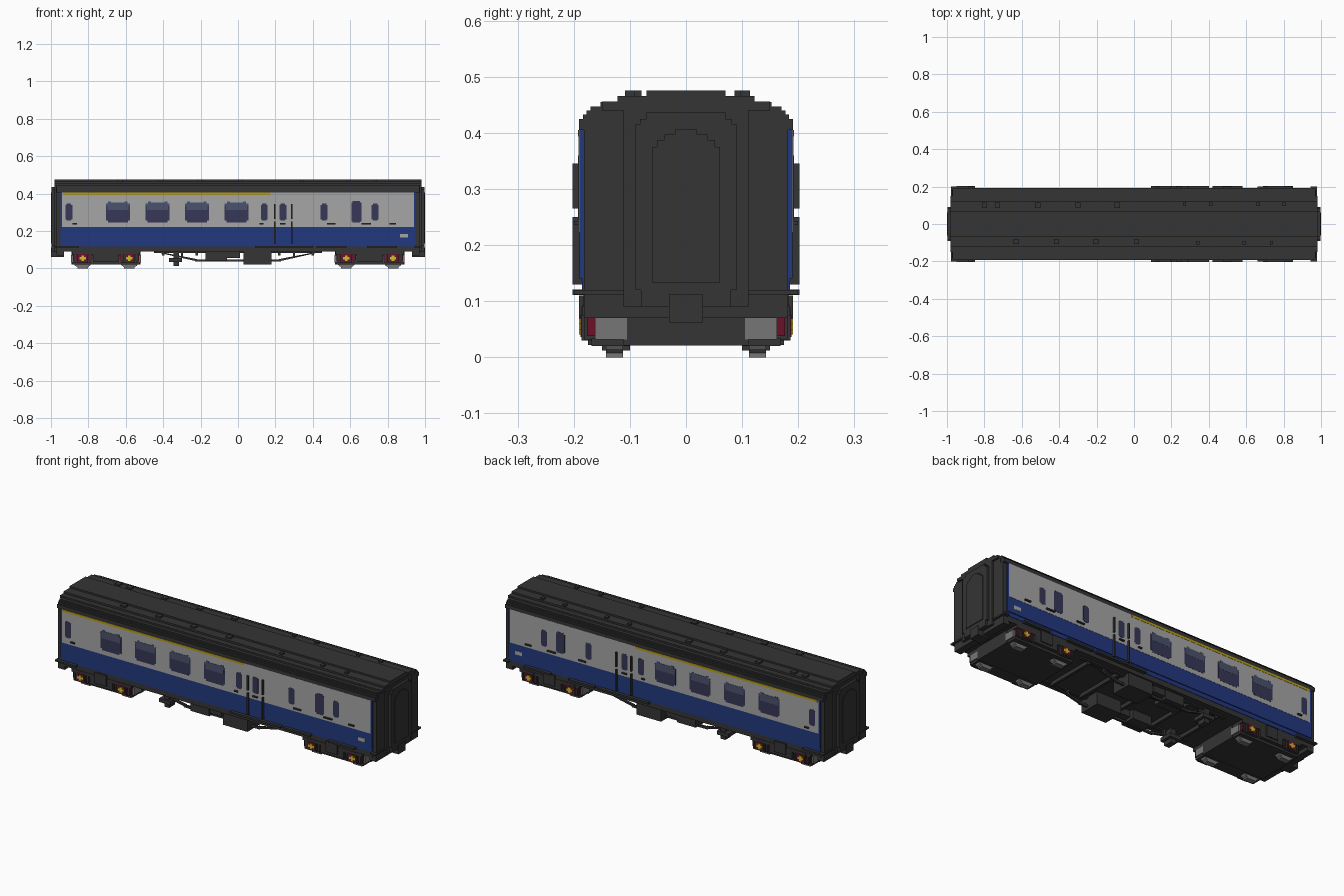
import bpy, bmesh, math
from mathutils import Vector

cube = bpy.data.objects.get("Cube")
if cube:
    bpy.data.objects.remove(cube, do_unlink=True)


def material(name, rgb):
    m = bpy.data.materials.new(name)
    m.use_nodes = True
    m.diffuse_color = (*rgb, 1)
    m.node_tree.nodes["Principled BSDF"].inputs["Base Color"].default_value = (*rgb, 1)
    return m


DARK = material("charcoal", (0.035, 0.035, 0.035))
WHITE = material("pale grey", (0.38, 0.38, 0.38))
BLUE = material("rail blue", (0.016, 0.040, 0.21))
GLASS = material("window glass", (0.038, 0.038, 0.095))
SLATE = material("upper glass", (0.07, 0.085, 0.15))
GOLD = material("gold stripe", (0.48, 0.33, 0.008))
YELLOW = material("axlebox yellow", (0.65, 0.52, 0.02))
RED = material("axlebox red", (0.14, 0.006, 0.022))
STEEL = material("wheel steel", (0.18, 0.18, 0.18))


class Part:
    """Collects boxes and prisms into one named mesh; sides=True mirrors them over y."""

    def __init__(self, name, mat, sides=False):
        self.name, self.mat, self.sides, self.bm = name, mat, sides, bmesh.new()

    def box(self, x0, x1, y0, y1, z0, z1):
        return self.prism([(x0, z0), (x1, z0), (x1, z1), (x0, z1)], y0, y1)

    def prism(self, pts, a, b, axis="y"):
        for s in ((1, -1) if self.sides else (1,)):
            rings = []
            for d in (a, b):
                if axis == "y":
                    rings.append([self.bm.verts.new((u, s * d, v)) for u, v in pts])
                else:
                    rings.append([self.bm.verts.new((d, s * u, v)) for u, v in pts])
            self.bm.faces.new(rings[0])
            self.bm.faces.new(rings[1][::-1])
            n = len(pts)
            for i in range(n):
                j = (i + 1) % n
                self.bm.faces.new((rings[0][i], rings[1][i], rings[1][j], rings[0][j]))
        return self

    def done(self):
        bmesh.ops.recalc_face_normals(self.bm, faces=self.bm.faces)
        me = bpy.data.meshes.new(self.name)
        self.bm.to_mesh(me)
        self.bm.free()
        me.materials.append(self.mat)
        bpy.context.collection.objects.link(bpy.data.objects.new(self.name, me))


def mirrored(half):
    return half + [(-y, z) for y, z in reversed(half)]


def pane(cx, z0, z1, w, c):
    """Window outline with stepped corners."""
    q = [(w - c, z0), (w - c, z0 + c), (w, z0 + c), (w, z1 - c), (w - c, z1 - c), (w - c, z1)]
    return [(cx + x, z) for x, z in q] + [(cx - x, z) for x, z in reversed(q)]


# Coach core with recessed sides, and the stepped roof
core = Part("body_core", DARK)
core.prism(mirrored([(0.18, 0.09), (0.18, 0.42)]), -0.965, 0.965, "x")
core.done()
roof = Part("roof", DARK)
roof.prism(mirrored([(0.191, 0.405), (0.191, 0.425), (0.184, 0.425), (0.184, 0.433),
                     (0.177, 0.433), (0.177, 0.44), (0.17, 0.44), (0.17, 0.447),
                     (0.152, 0.447), (0.152, 0.455)]), -0.97, 0.97, "x")
roof.prism(mirrored([(0.15, 0.44), (0.15, 0.456), (0.122, 0.456), (0.122, 0.466),
                     (0.07, 0.466), (0.07, 0.475)]), -0.98, 0.98, "x")
roof.done()

# Roof vents, staggered on the two slopes
vents = Part("roof_vents", DARK)
for x, y, r in ([(x, 0.1, 0.014) for x in (-0.8, -0.73, -0.515, -0.3, -0.09)]
                + [(x, 0.105, 0.009) for x in (0.27, 0.41, 0.665, 0.8)]
                + [(x, -0.093, 0.014) for x in (-0.63, -0.415, -0.205, 0.013)]
                + [(x, -0.1, 0.009) for x in (0.34, 0.59, 0.735)]):
    vents.box(x - r, x + r, y - r, y + r, 0.455, 0.475)
vents.done()

# Side panels: blue base, pale upper band and gold stripe
blue = Part("blue_side_panels", BLUE, True)
blue.box(-0.95, 0.95, 0.175, 0.19, 0.14, 0.406)
blue.box(-0.95, 0.95, 0.175, 0.185, 0.118, 0.14)
blue.done()
Part("pale_side_band", WHITE, True).box(-0.941, 0.941, 0.185, 0.1912, 0.222, 0.405).done()
Part("gold_stripe", GOLD, True).box(-0.935, 0.175, 0.188, 0.1925, 0.393, 0.405).done()
Part("data_panel", WHITE, True).box(0.867, 0.91, 0.185, 0.191, 0.165, 0.185).done()

# Saloon windows with a lighter toplight, then narrow door and lavatory windows
glass = Part("windows", GLASS, True)
top = Part("window_toplights", SLATE, True)
for cx in (-0.642, -0.43, -0.22, -0.008):
    glass.prism(pane(cx, 0.246, 0.345, 0.064, 0.01), 0.188, 0.1922)
    half = [(0.056, 0.312), (0.056, 0.335), (0.064, 0.335), (0.064, 0.346),
            (0.052, 0.346), (0.052, 0.357), (0.036, 0.357), (0.036, 0.352)]
    top.prism([(cx + x, z) for x, z in half] + [(cx - x, z) for x, z in reversed(half)],
              0.188, 0.1928)
for cx in (-0.904, 0.14, 0.24, 0.46, 0.733):
    glass.prism(pane(cx, 0.256, 0.346, 0.018, 0.006), 0.188, 0.1922)
glass.prism(pane(0.633, 0.245, 0.36, 0.027, 0.007), 0.188, 0.1922)
glass.done()
top.done()

# Door grab rails, handles and step boards
rails = Part("door_rails", DARK, True)
for x in (0.197, 0.288):
    rails.box(x - 0.004, x + 0.004, 0.185, 0.202, 0.265, 0.345)
    rails.box(x - 0.004, x + 0.004, 0.185, 0.202, 0.13, 0.25)
rails.done()
handles = Part("door_handles", DARK, True)
for x0, x1 in ((-0.885, -0.86), (0.225, 0.255), (0.475, 0.52), (0.66, 0.71), (0.81, 0.845),
               (0.115, 0.135)):
    handles.box(x0, x1, 0.185, 0.2, 0.236, 0.243)
handles.done()
steps = Part("step_boards", DARK, True)
for x0, x1 in ((-0.95, -0.85), (0.09, 0.4), (0.42, 0.58), (0.69, 0.85)):
    steps.box(x0, x1, 0.15, 0.202, 0.111, 0.121)
steps.done()

# Coach ends: corner frames, gangway with stepped arch, door and coupler
frames, doors = Part("gangways", DARK), Part("gangway_doors", DARK)
couplers = Part("couplers_and_beams", DARK)
for s in (-1, 1):
    def end(part, half, a, b):
        part.prism(mirrored(half), s * a, s * b, "x")
    end(frames, [(0.182, 0.11), (0.182, 0.41), (0.165, 0.41), (0.165, 0.435)], 0.94, 0.972)
    end(frames, [(0.111, 0.09), (0.111, 0.452)], 0.95, 0.982)
    end(frames, [(0.08, 0.09), (0.08, 0.12), (0.09, 0.12), (0.09, 0.415),
                 (0.082, 0.415), (0.082, 0.425), (0.07, 0.425), (0.07, 0.436)], 0.96, 0.996)
    end(doors, [(0.061, 0.133), (0.061, 0.375), (0.052, 0.375), (0.052, 0.387),
                (0.038, 0.387), (0.038, 0.397), (0.02, 0.397), (0.02, 0.406)], 0.96, 1.0)
    end(couplers, [(0.03, 0.062), (0.03, 0.112)], 0.93, 1.0)
    end(couplers, [(0.182, 0.07), (0.182, 0.111)], 0.93, 0.97)
    end(couplers, [(0.2, 0.112), (0.2, 0.12)], 0.945, 0.978)
frames.done()
doors.done()
couplers.done()

# Sole bars and underframe equipment
under = Part("underframe", DARK, True)
under.box(-0.95, 0.95, 0.15, 0.183, 0.09, 0.119)
under.box(-0.45, 0.45, 0.13, 0.15, 0.083, 0.1)
under.box(0.03, 0.18, 0.06, 0.175, 0.022, 0.1)      # battery box
under.box(-0.175, -0.06, 0.08, 0.165, 0.04, 0.1)    # equipment boxes
under.box(-0.06, 0.01, 0.1, 0.16, 0.055, 0.1)
under.box(-0.37, -0.3, 0.09, 0.16, 0.035, 0.055)    # generator
under.box(-0.345, -0.315, 0.1, 0.15, 0.012, 0.1)
for s in (-1, 1):                                    # truss rods
    under.prism([(s * 0.46, 0.092), (s * 0.44, 0.092), (s * 0.22, 0.038), (s * 0.22, 0.05)],
                0.13, 0.142)
    under.box(s * 0.3 - 0.005, s * 0.3 + 0.005, 0.13, 0.142, 0.055, 0.1)
under.box(-0.23, 0.23, 0.13, 0.142, 0.036, 0.048)
for x in (-0.4, -0.22, 0.0, 0.22, 0.4):              # cross members
    under.box(x - 0.007, x + 0.007, 0, 0.14, 0.07, 0.1)
under.done()

# Bogies: frames, grey inner beams, wheels and coloured axleboxes
bogie = Part("bogie_frames", DARK, True)
beams = Part("bogie_beams", STEEL, True)
wheels = Part("wheels", STEEL, True)
red = Part("axlebox_surrounds", RED, True)
yellow = Part("axleboxes", YELLOW, True)
for c in (-0.706, 0.704):
    bogie.box(c - 0.185, c + 0.185, 0, 0.111, 0.021, 0.1)
    bogie.box(c - 0.182, c + 0.182, 0.1, 0.185, 0.074, 0.092)
    bogie.box(c - 0.18, c + 0.18, 0.1, 0.168, 0.02, 0.034)
    bogie.box(c - 0.07, c + 0.07, 0.15, 0.185, 0.035, 0.08)
    bogie.box(c - 0.035, c + 0.035, 0.15, 0.191, 0.05, 0.11)
    beams.box(c - 0.187, c + 0.187, 0.105, 0.162, 0.032, 0.071)
    for x in (c - 0.125, c + 0.125):
        ring = [(x + 0.058 * math.cos(math.pi * (k + 0.5) / 6),
                 0.056 + 0.058 * math.sin(math.pi * (k + 0.5) / 6)) for k in range(12)]
        wheels.prism(ring, 0.112, 0.143)
        wheels.box(x - 0.028, x + 0.028, 0.112, 0.143, 0, 0.03)
        red.box(x - 0.052, x + 0.052, 0.155, 0.176, 0.038, 0.083)
        bogie.box(x - 0.03, x + 0.03, 0.16, 0.186, 0.03, 0.09)
        for e in (-1, 1):
            bogie.box(x + e * 0.04 - 0.005, x + e * 0.04 + 0.005, 0.16, 0.182, 0.032, 0.09)
        red.box(x - 0.024, x + 0.024, 0.17, 0.188, 0.036, 0.076)
        yellow.box(x - 0.017, x + 0.017, 0.18, 0.1905, 0.049, 0.061)
        yellow.box(x - 0.007, x + 0.007, 0.18, 0.191, 0.041, 0.069)
for p in (bogie, beams, wheels, red, yellow):
    p.done()
